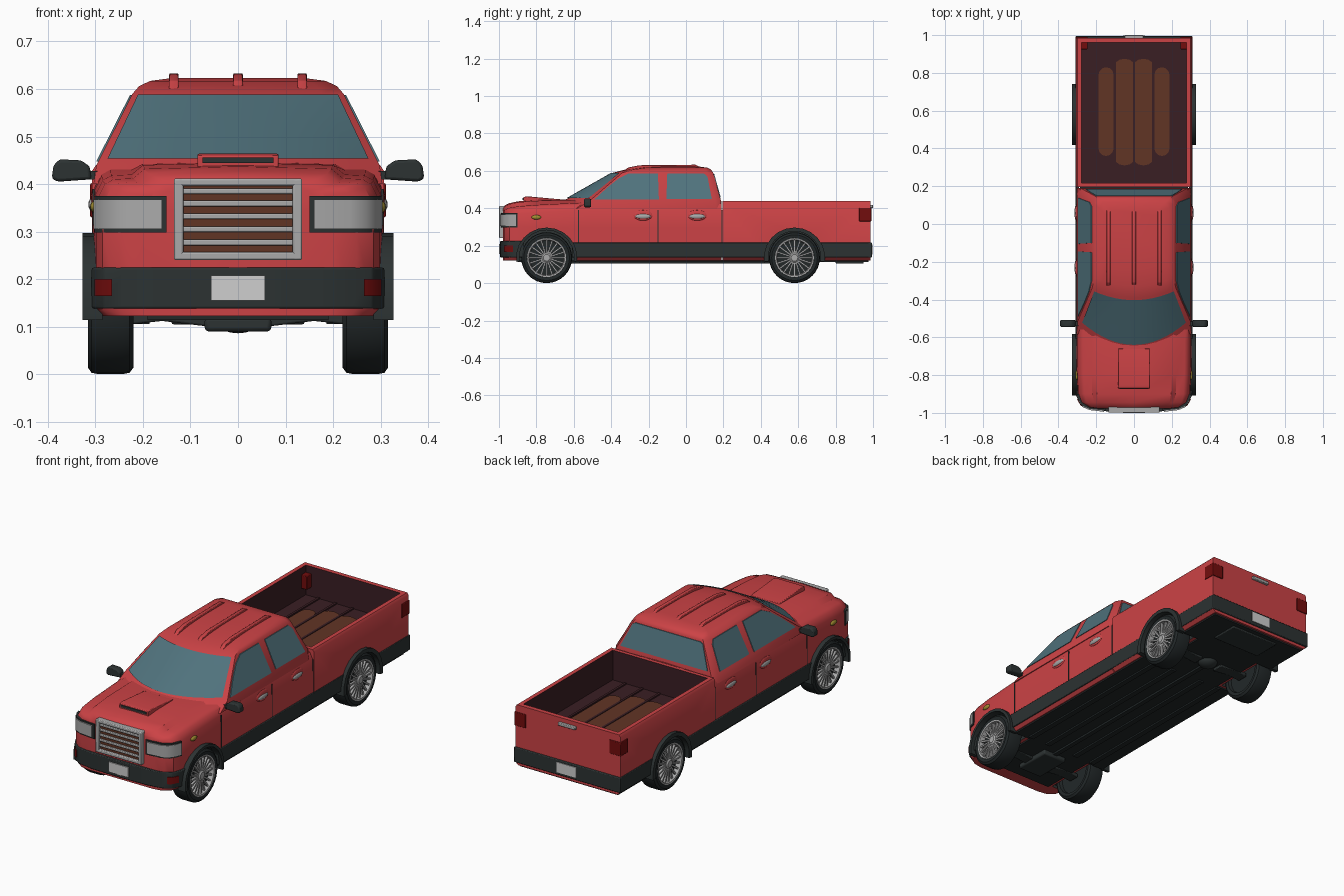
import bpy, bmesh, math
from mathutils import Matrix, Vector

if "Cube" in bpy.data.objects:
    bpy.data.objects.remove(bpy.data.objects["Cube"])

def material(name, *rgb):
    m = bpy.data.materials.new(name)
    m.diffuse_color = (*rgb, 1)
    m.use_nodes = True
    m.node_tree.nodes["Principled BSDF"].inputs["Base Color"].default_value = m.diffuse_color
    return m

RED = material("red_paint", .60, .055, .06)
TRIM = material("dark_trim", .025, .032, .032)
BLACK = material("tire_black", .016, .021, .022)
GLASS = material("blue_glass", .08, .17, .205)
CHROME = material("chrome_grey", .40, .40, .40)
LINER = material("maroon_liner", .042, .013, .017)
RUST = material("rust_brown", .12, .035, .018)
LAMP = material("dark_red_lamp", .17, .004, .004)
PLATE = material("plate_white", .62, .62, .62)
AMBER = material("amber", .35, .26, .03)

def finish(name, bm, mat, bevel=0):
    bmesh.ops.recalc_face_normals(bm, faces=bm.faces)
    me = bpy.data.meshes.new(name)
    bm.to_mesh(me)
    bm.free()
    ob = bpy.data.objects.new(name, me)
    bpy.context.collection.objects.link(ob)
    me.materials.append(mat)
    if bevel:
        b = ob.modifiers.new("bevel", 'BEVEL')
        b.width, b.segments = bevel, 2
    return ob

def loft(name, rings, mat, caps=True, bevel=0):
    bm = bmesh.new()
    vs = [[bm.verts.new(p) for p in r] for r in rings]
    n = len(vs[0])
    for a, b in zip(vs, vs[1:]):
        for i in range(n):
            j = (i + 1) % n
            bm.faces.new((a[i], a[j], b[j], b[i]))
    if caps:
        bm.faces.new(vs[0])
        bm.faces.new(vs[-1])
    return finish(name, bm, mat, bevel)

def prism(name, pts, axis, a, b, mat, s=1, bevel=0):
    """Extrude a 2D outline from a to b along an axis; s=-1 mirrors in x."""
    def at(p, t):
        v = {'x': (t, *p), 'y': (p[0], t, p[1]), 'z': (*p, t)}[axis]
        return (s * v[0], v[1], v[2])
    return loft(name, [[at(p, t) for p in pts] for t in (a, b)], mat, True, bevel)

def box(name, x, y, z, mat, s=1, bevel=0):
    pts = [(x[0], y[0]), (x[1], y[0]), (x[1], y[1]), (x[0], y[1])]
    return prism(name, pts, 'z', z[0], z[1], mat, s, bevel)

def lathe(name, prof, c, mat, s=1, caps=True, n=32):
    """Rings of (radius, x offset) around an x-parallel axis."""
    rings = [[(s * (c[0] + x), c[1] + r * math.cos(2 * math.pi * i / n),
               c[2] + r * math.sin(2 * math.pi * i / n)) for i in range(n)] for r, x in prof]
    return loft(name, rings, mat, caps)

def ellipsoid(name, c, size, mat):
    bm = bmesh.new()
    bmesh.ops.create_uvsphere(bm, u_segments=16, v_segments=10, radius=1,
                              matrix=Matrix.Translation(c) @ Matrix.Diagonal((*size, 1)))
    return finish(name, bm, mat)

def cut(ob, cutters):
    for c in cutters:
        m = ob.modifiers.new("cut", 'BOOLEAN')
        m.operation, m.solver, m.object = 'DIFFERENCE', 'EXACT', c
    bpy.context.view_layer.update()
    me = bpy.data.meshes.new_from_object(ob.evaluated_get(bpy.context.evaluated_depsgraph_get()))
    ob.modifiers.clear()
    ob.data = me
    for c in cutters:
        bpy.data.objects.remove(c)

def paint(ob, mat, rule):
    ob.data.materials.append(mat)
    k = len(ob.data.materials) - 1
    for f in ob.data.polygons:
        if rule(f.center, f.normal):
            f.material_index = k

FRONT, REAR, AXLE, WX = -.745, .58, .136, .268

def well_cutters(y, r):
    return [lathe("well", [(r, -.058), (r, .2)], (WX, y, AXLE), TRIM, s) for s in (1, -1)]

def in_well(y, r):
    return lambda c, n: (math.hypot(c.y - y, c.z - AXLE) < r + .004 and abs(c.x) > .17
                         and (abs(n.x) < .5 or abs(c.x) < .25))

# Lower cab, fenders and hood
def body_ring(y, w, zs, zc):
    half = [(w - .015, .122), (w, .137), (w, .30), (w - .003, zs - .04), (w - .018, zs - .01),
            (w * .88, zs), (w * .74, zs + .002), (w * .66, zc - .005)]
    prof = [(0, .122)] + half + [(0, zc)] + [(-x, z) for x, z in reversed(half)]
    return [(x, y, z) for x, z in prof]

body = loft("cab_body", [body_ring(*r) for r in (
    (.19, .305, .435, .44), (-.5, .305, .433, .44), (-.62, .305, .427, .447), (-.8, .303, .418, .445),
    (-.9, .298, .410, .437), (-.945, .285, .402, .427), (-.97, .25, .392, .415),
    (-.978, .2, .384, .402))], RED)
cut(body, well_cutters(FRONT, .15))
paint(body, TRIM, in_well(FRONT, .15))

# Cargo bed with dark inner lining
bed = prism("cargo_bed", [(-.29, .122), (.29, .122), (.307, .137), (.307, .428), (.299, .44),
                          (-.299, .44), (-.307, .428), (-.307, .137)], 'y', .196, .986, RED)
cut(bed, well_cutters(REAR, .143) + [box("hollow", (-.277, .277), (.216, .962), (.283, .6), TRIM)])
paint(bed, TRIM, in_well(REAR, .143))
paint(bed, LINER, lambda c, n: abs(c.x) < .279 and .214 < c.y < .964 and .281 < c.z < .438)
for x in (-.2, -.1, 0, .1, .2):
    box("floor_rib", (x - .006, x + .006), (.22, .96), (.282, .29), LINER)
for x, hw, y0, y1 in ((-.148, .04, .36, .83), (-.05, .054, .31, .875),
                      (.05, .054, .31, .875), (.148, .04, .36, .83)):
    ends = [(y1 - .04, k * math.pi / 6) for k in range(7)] + [(y0 + .04, math.pi + k * math.pi / 6) for k in range(7)]
    prism("rust_patch", [(x + hw * math.cos(a), y + .04 * math.sin(a)) for y, a in ends],
          'z', .281, .287, RUST)

# Upper cab: height, half width, windshield centre y, corner sweep, rear y
CAB = [(.40, .304, -.725, .145, .19), (.44, .298, -.655, .14, .187), (.59, .222, -.39, .05, .145),
       (.606, .208, -.33, .045, .135), (.617, .185, -.25, .035, .115), (.623, .14, -.14, .02, .07)]

def cab_at(z):
    for a, b in zip(CAB, CAB[1:]):
        if z <= b[0]:
            t = (z - a[0]) / (b[0] - a[0])
            return [p + (q - p) * t for p, q in zip(a[1:], b[1:])]

def cab_ring(z, w, yf, dy, yr):
    front = [(w * k / 5, yf + dy * (k / 5) ** 2, z) for k in range(-5, 6)]
    return front + [(w, yr - .03, z), (w - .02, yr, z), (.02 - w, yr, z), (-w, yr - .03, z)]

loft("upper_cab", [cab_ring(*c) for c in CAB], RED)
for x in (-.135, 0, .135):
    prism("roof_rib", [(-.34, .59), (-.31, .618), (-.25, .63), (.05, .633), (.085, .615), (.085, .59)],
          'x', x - .01, x + .01, RED, bevel=.003)

# Windshield follows the curved front of the cab
bm = bmesh.new()
grid = []
for z in (.452, .50, .55, .586):
    w, yf, dy, _ = cab_at(z)
    grid.append([bm.verts.new((w * k / 8 * .94, yf + dy * (k / 8 * .94) ** 2 - .006, z + .002)) for k in range(-8, 9)])
for a, b in zip(grid, grid[1:]):
    for i in range(16):
        bm.faces.new((a[i], a[i + 1], b[i + 1], b[i]))
finish("windshield", bm, GLASS)
rear_pts = [(-.255, .458), (.255, .458), (.205, .575), (.19, .583), (-.19, .583), (-.205, .575)]
loft("rear_window", [[(x, cab_at(z)[3] + o, z) for x, z in rear_pts] for o in (-.003, .004)], GLASS)

FRONT_GLASS = [(-.49, .447), (-.145, .447), (-.15, .587), (-.305, .587), (-.36, .56), (-.42, .512)]
REAR_GLASS = [(-.105, .45), (.138, .45), (.115, .568), (.095, .587), (-.10, .587)]
ARC = [math.radians(-8 + 196 * k / 12) for k in range(13)]

for s in (1, -1):
    # Side glass, door seams, handles
    for pts in (FRONT_GLASS, REAR_GLASS):
        loft("side_window", [[(s * (cab_at(z)[0] + o), y, z) for y, z in pts] for o in (-.003, .004)], GLASS)
    for y in (-.575, -.15, .192):
        box("door_seam", (.301, .3062), (y - .002, y + .002), (.21, .39), TRIM, s)
    for y in (-.23, .06):
        ellipsoid("handle_dish", (s * .304, y, .362), (.006, .05, .028), RED)
        ellipsoid("door_handle", (s * .307, y, .357), (.008, .042, .013), CHROME)
    ellipsoid("side_marker", (s * .302, -.80, .352), (.009, .026, .012), AMBER)

    # Rocker trim
    for y0, y1 in ((-.61, .44), (.72, .98)):
        box("side_trim", (.29, .311), (y0, y1), (.137, .217), TRIM, s, .003)
    # Wheel arches
    for y, r in ((FRONT, .147), (REAR, .141)):
        pts = [(y + r * math.cos(a), AXLE + r * math.sin(a)) for a in ARC]
        pts += [(y + .164 * math.cos(a), AXLE + .161 * math.sin(a)) for a in reversed(ARC)]
        prism("wheel_arch", pts, 'x', .285, .327, TRIM, s)

    # Wheels
    for y in (FRONT, REAR):
        c = (WX, y, AXLE)
        lathe("tire", [(.10, -.03), (.105, -.046), (.122, -.048), (.133, -.04), (.136, -.025), (.136, .025),
                       (.133, .04), (.122, .048), (.105, .046), (.10, .015)], c, BLACK, s)
        lathe("rim", [(.106, .044), (.104, .048), (.096, .047), (.092, .02)], c, CHROME, s, False)
        lathe("hub", [(.026, .01), (.026, .04), (.018, .046)], c, CHROME, s, True, 16)
        bm = bmesh.new()
        for k in range(20):
            m = (Matrix.Translation((s * (WX + .033), y, AXLE)) @ Matrix.Rotation(k * math.pi / 10, 4, 'X')
                 @ Matrix.Translation((0, 0, .058)) @ Matrix.Diagonal((.012, .0085, .078, 1)))
            bmesh.ops.create_cube(bm, size=1, matrix=m)
        finish("spokes", bm, CHROME)

    # Mirrors
    prism("mirror", [(.308, .41), (.38, .405), (.392, .412), (.388, .44), (.375, .452), (.33, .45), (.312, .437)],
          'y', -.545, -.508, TRIM, s, .006)
    box("mirror_arm", (.29, .325), (-.54, -.515), (.41, .428), TRIM, s)

    # Headlights, fog lamps and tail lights
    prism("headlight_frame", [(.15, -.988), (.235, -.979), (.272, -.963), (.294, -.93), (.302, -.90),
                              (.28, -.90), (.15, -.95)], 'z', .298, .375, TRIM, s)
    prism("headlight", [(.160, -.994), (.235, -.985), (.270, -.970), (.291, -.94), (.304, -.908),
                        (.28, -.908), (.160, -.95)], 'z', .306, .368, CHROME, s)
    prism("fog_lamp", [(.265, -.972), (.284, -.96), (.302, -.926), (.29, -.92), (.265, -.94)],
          'z', .165, .20, LAMP, s)
    box("tail_light", (.245, .311), (.925, .991), (.33, .402), LAMP, s, .003)

    # Chassis rails, suspension arms, side floor pans
    for x in (.09, .2):
        box("chassis_rail", (x - .014, x + .014), (-.57, .42), (.106, .12), BLACK, s)
    for y in (FRONT, REAR):
        prism("suspension_arm", [(.06, .10), (.16, .112), (.23, .104), (.23, .125), (.16, .13), (.06, .125)],
              'y', y - .03, y + .03, TRIM, s, .004)
    for y0, y1 in ((-.59, .425), (.73, .975)):
        box("side_floor_pan", (.17, .285), (y0, y1), (.114, .124), BLACK, s)

# Central underbody
box("floor_pan", (-.19, .19), (-.9, .975), (.114, .124), BLACK)
box("skid_plate", (-.07, .07), (-.82, -.62), (.09, .12), TRIM, bevel=.008)
ellipsoid("differential", (0, REAR, .118), (.05, .05, .032), TRIM)
box("drive_shaft", (-.012, .012), (-.62, .56), (.104, .118), BLACK)
box("tow_bar", (-.14, .14), (.80, .95), (.105, .118), TRIM, bevel=.004)
for y in (FRONT, REAR):
    lathe("axle", [(.014, -.24), (.014, .24)], (0, y, .128), TRIM, 1, True, 12)

# Bumpers
edge = [(.0, -.995), (.16, -.991), (.24, -.979), (.283, -.955), (.308, -.905), (.308, -.865)]
prism("front_bumper", edge + [(-x, y) for x, y in reversed(edge[1:])], 'z', .138, .224, TRIM, bevel=.004)
box("rear_bumper", (-.311, .311), (.95, .994), (.137, .217), TRIM, bevel=.004)
box("front_plate", (-.057, .057), (-1.0, -.99), (.155, .208), PLATE)
box("rear_plate", (-.057, .057), (.99, .998), (.152, .206), PLATE)
box("tailgate_handle", (-.05, .05), (.98, 1.0), (.402, .418), CHROME, bevel=.003)

# Grille
box("grille_back", (-.125, .125), (-.985, -.95), (.245, .40), RUST)
for z in (.277, .305, .332, .359, .385):
    box("grille_bar", (-.12, .12), (-.994, -.97), (z - .006, z + .006), CHROME, bevel=.003)
for s in (1, -1):
    box("grille_side", (.115, .135), (-.999, -.95), (.24, .412), CHROME, s, .004)
for z0, z1 in ((.24, .257), (.396, .412)):
    box("grille_rail", (-.135, .135), (-.999, -.95), (z0, z1), CHROME, bevel=.004)

# Hood scoop
prism("hood_scoop", [(-.87, .43), (-.87, .460), (-.85, .464), (-.66, .447), (-.66, .43)],
      'x', -.085, .085, RED, bevel=.003)
box("scoop_mouth", (-.075, .075), (-.874, -.86), (.444, .456), TRIM)

bpy.ops.object.select_all(action='DESELECT')
for ob in bpy.context.scene.objects:
    ob.select_set(True)
bpy.context.view_layer.objects.active = body
bpy.ops.object.shade_smooth_by_angle(angle=math.radians(35))
